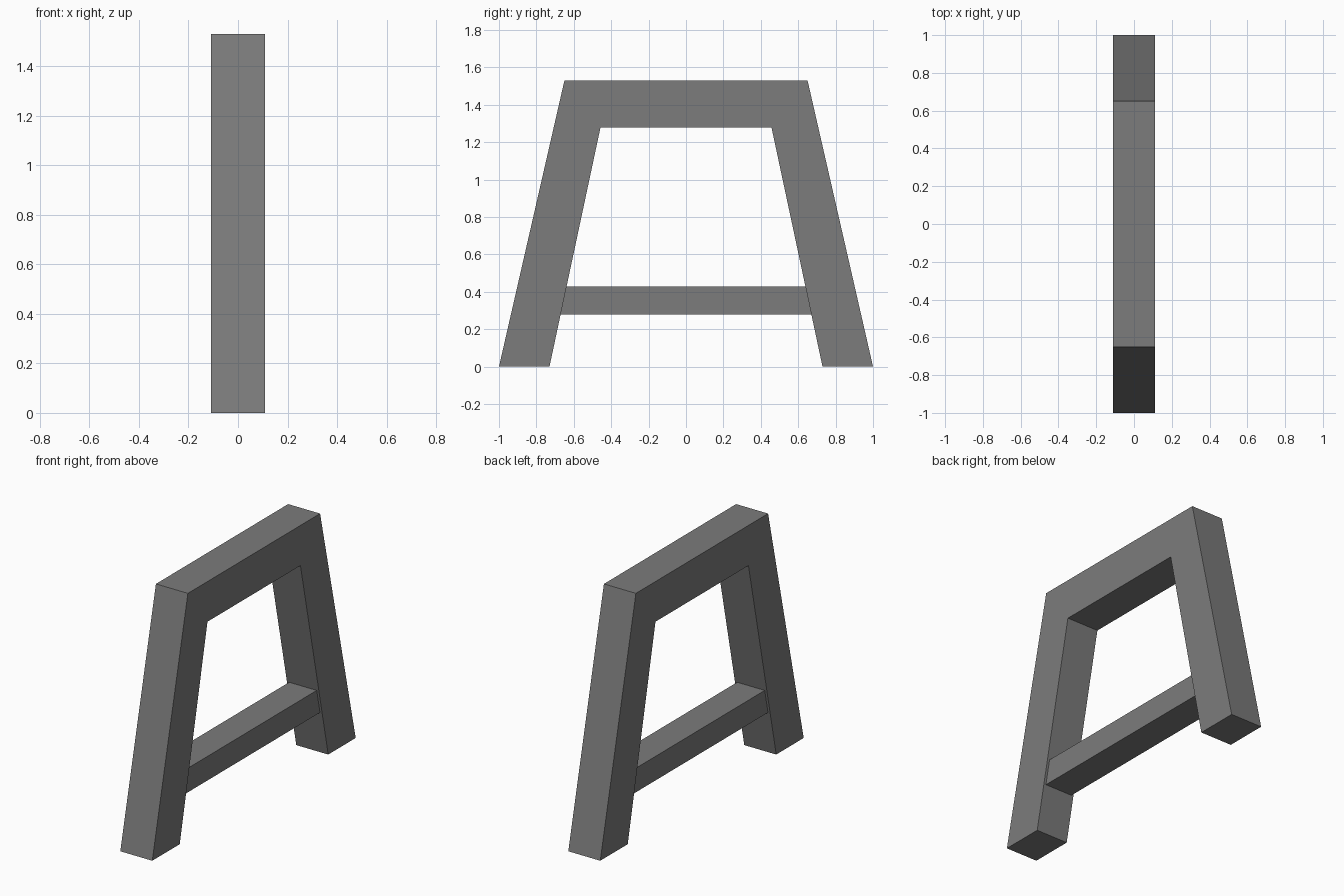
import bpy
import bmesh

cube = bpy.data.objects.get("Cube")
if cube:
    bpy.data.objects.remove(cube, do_unlink=True)

# One dark grey paint for the whole stand
grey = bpy.data.materials.new("dark_grey")
grey.use_nodes = True
colour = (0.2, 0.2, 0.2, 1)
grey.diffuse_color = colour
grey.node_tree.nodes["Principled BSDF"].inputs["Base Color"].default_value = colour


def beam_strip(name, outer, inner, half_width):
    """Extrude a strip of mitred quads, given as (y, z) edges, along x."""
    bm = bmesh.new()
    a = [bm.verts.new((-half_width, y, z)) for y, z in outer]
    b = [bm.verts.new((-half_width, y, z)) for y, z in inner]
    quads = [bm.faces.new((a[i], a[i + 1], b[i + 1], b[i]))
             for i in range(len(a) - 1)]
    grown = bmesh.ops.extrude_face_region(bm, geom=quads, use_keep_orig=True)
    moved = [g for g in grown["geom"] if isinstance(g, bmesh.types.BMVert)]
    bmesh.ops.translate(bm, verts=moved, vec=(2 * half_width, 0, 0))
    bmesh.ops.recalc_face_normals(bm, faces=bm.faces)
    mesh = bpy.data.meshes.new(name)
    bm.to_mesh(mesh)
    bm.free()
    mesh.materials.append(grey)
    obj = bpy.data.objects.new(name, mesh)
    bpy.context.collection.objects.link(obj)
    return obj


def mirrored(points):
    """Complete a left-to-centre path with its mirror image in y."""
    return points + [(-y, z) for y, z in reversed(points)]


# Splayed legs and top beam, mitred at the corners
beam_strip("leg_frame",
           mirrored([(-1, 0), (-0.65, 1.53)]),
           mirrored([(-0.73, 0), (-0.457, 1.28)]), 0.11)

# Slimmer stretcher, its ends cut to the slope of the legs
beam_strip("stretcher",
           mirrored([(-0.64, 0.43)]),
           mirrored([(-0.672, 0.28)]), 0.095)
